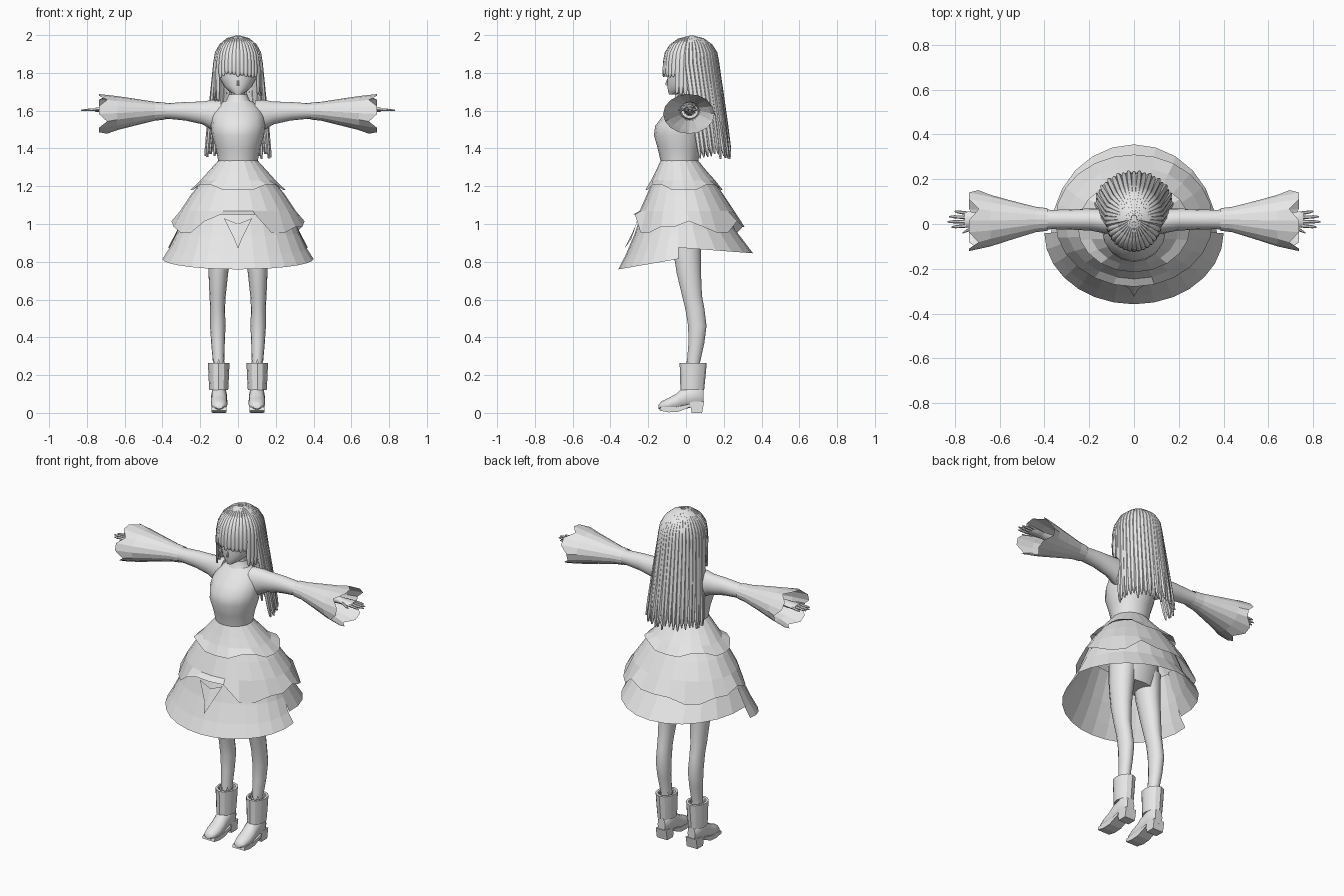
import bpy, bmesh, math, random
from mathutils import Vector as V

if "Cube" in bpy.data.objects:
    bpy.data.objects.remove(bpy.data.objects["Cube"])

random.seed(4)
grey = bpy.data.materials.new("plain grey")
grey.diffuse_color = (0.8, 0.8, 0.8, 1)
grey.use_nodes = True
grey.node_tree.nodes["Principled BSDF"].inputs["Base Color"].default_value = grey.diffuse_color


def finish(name, bm, smooth=None):
    bmesh.ops.recalc_face_normals(bm, faces=bm.faces)
    me = bpy.data.meshes.new(name)
    bm.to_mesh(me)
    bm.free()
    me.materials.append(grey)
    ob = bpy.data.objects.new(name, me)
    bpy.context.collection.objects.link(ob)
    if smooth:
        bpy.ops.object.select_all(action='DESELECT')
        ob.select_set(True)
        bpy.context.view_layer.objects.active = ob
        bpy.ops.object.shade_smooth_by_angle(angle=math.radians(smooth))
    return ob


def skin(bm, rings, closed=True, caps=True):
    """Bridge successive rings of points with quads."""
    vs = [[bm.verts.new(p) for p in r] for r in rings]
    n = len(vs[0])
    for a, b in zip(vs, vs[1:]):
        for i in range(n if closed else n - 1):
            j = (i + 1) % n
            bm.faces.new((a[i], a[j], b[j], b[i]))
    if caps:
        bm.faces.new(vs[0])
        bm.faces.new(vs[-1])


def ring(c, a, b, n):
    c, a, b = V(c), V(a), V(b)
    return [c + a * math.cos(math.tau * i / n) + b * math.sin(math.tau * i / n)
            for i in range(n)]


def upright(name, rows, n=16, caps=True, smooth=40):
    """Rows of (z, x centre, x radius, y centre, y radius)."""
    bm = bmesh.new()
    skin(bm, [ring((x, y, z), (rx, 0, 0), (0, ry, 0), n) for z, x, rx, y, ry in rows], caps=caps)
    return finish(name, bm, smooth)


def skirt(name, rows, a0, a1, n, jag=lambda i: 0):
    """Open cloth tier; rows of (z, x radius, y centre, y radius, drop at the front or back)."""
    bm = bmesh.new()
    rings = []
    for k, (z, rx, cy, ry, drop) in enumerate(rows):
        r = []
        for i in range(n + 1):
            t = math.radians(a0 + (a1 - a0) * i / n)
            dz = jag(i) if k == len(rows) - 1 else 0
            r.append((rx * math.cos(t), cy + ry * math.sin(t), z - drop * abs(math.sin(t)) + dz))
        rings.append(r)
    skin(bm, rings, closed=False, caps=False)
    bmesh.ops.remove_doubles(bm, verts=bm.verts, dist=1e-4)
    finish(name, bm)


# Bodice and neck
upright("bodice", [(1.30, 0, .102, -.035, .095), (1.335, 0, .105, -.035, .1),
                   (1.40, 0, .117, -.035, .115), (1.47, 0, .138, -.035, .135),
                   (1.52, 0, .143, -.028, .135), (1.57, 0, .14, -.01, .115),
                   (1.615, 0, .12, .005, .085), (1.65, 0, .075, .012, .06)])
upright("collar", [(1.635, 0, .08, .01, .068), (1.66, 0, .058, .01, .055),
                   (1.685, 0, .05, .012, .05)], caps=False)
upright("neck", [(1.62, 0, .04, .015, .04), (1.74, 0, .036, .02, .038)], 10)

# Head and nose
upright("head", [(1.685, 0, .016, -.072, .018), (1.70, 0, .044, -.045, .05),
                 (1.73, 0, .075, -.015, .085), (1.77, 0, .097, .005, .105),
                 (1.83, 0, .106, .01, .11), (1.90, 0, .1, .02, .115), (1.96, 0, .06, .02, .07)], 18)
upright("nose", [(1.732, 0, .007, -.098, .008), (1.742, 0, .006, -.102, .01),
                 (1.768, 0, .003, -.096, .004)], 6)

# Hair cap, cut away over the face
CAP, RAD = V((0, .025, 1.86)), V((.12, .14, .132))
bm = bmesh.new()
bmesh.ops.create_uvsphere(bm, u_segments=24, v_segments=14, radius=1)
for v in bm.verts:
    v.co = CAP + V([v.co[i] * RAD[i] for i in range(3)])
bmesh.ops.delete(bm, geom=[v for v in bm.verts if v.co.z < 1.83 and v.co.y < .01], context='VERTS')
finish("hair_cap", bm, 40)


def lock(bm, ang, end, width, thick):
    """One hair lock from the crown over the cap and down to its tip."""
    out = V((math.sin(ang), -math.cos(ang), 0))
    side = V((math.cos(ang), math.sin(ang), 0))
    path = []
    for p in (6, 28, 50, 70, 90):
        s, c = math.sin(math.radians(p)), math.cos(math.radians(p))
        path.append((CAP + V((RAD.x * s * out.x, RAD.y * s * out.y, RAD.z * c)),
                     .25 + .75 * s, V((out.x * s, out.y * s, c))))
    start = path[-1][0]
    for t, w in ((.35, 1.05), (.7, 1), (.92, .7), (1, .2)):
        path.append((start.lerp(V(end), t), w, out))
    skin(bm, [ring(p, side * width * w, d * thick * (.4 + .6 * w), 6) for p, w, d in path])


# Fringe across the forehead and the short locks beside the face
bm = bmesh.new()
for i in range(19):
    a = math.radians(-90 + 10 * i)
    z = 1.785 + random.uniform(-.012, .012) if abs(i - 9) < 6 else 1.66 + random.uniform(-.02, .03)
    lock(bm, a, (.122 * math.sin(a), .02 - .138 * math.cos(a), z), .013, .008)
finish("fringe", bm, 50)

# Long hair down the back
bm = bmesh.new()
for i in range(25):
    a = math.radians(82 + 196 * i / 24)
    r = 1 + .04 * (i % 2)
    lock(bm, a, (.165 * r * math.sin(a), .095 - .135 * r * math.cos(a),
                 1.355 + random.uniform(-.015, .02)), .0165, .012)
finish("long_hair", bm, 50)

# Skirt: upper tier, middle tier with a stepped hem, and lower tier in two halves
skirt("skirt_upper", [(1.335, .105, -.035, .1, 0), (1.28, .155, -.025, .135, 0),
                      (1.23, .2, -.015, .17, 0), (1.18, .252, -.01, .205, 0)], 0, 360, 20,
      lambda i: .03 * (i % 5 in (2, 3)))
skirt("skirt_middle", [(1.24, .18, -.015, .155, 0), (1.16, .245, -.005, .2, 0),
                       (1.07, .305, .005, .25, 0), (.985, .352, .015, .295, 0)], 0, 360, 24,
      lambda i: .065 if i in (17, 18, 19) else (-.03 if i % 6 in (2, 3) else .03 * (i % 4 == 0)))
skirt("skirt_lower_front", [(1.1, .27, -.01, .21, 0), (.95, .325, -.03, .245, .01),
                            (.87, .365, -.04, .28, .035), (.815, .4, -.04, .318, .055)],
      180, 360, 14)
skirt("skirt_lower_back", [(1.1, .26, -.02, .23, 0), (.97, .32, -.04, .3, 0),
                           (.875, .37, -.04, .395, .03)], 0, 180, 12)

# Pointed panel at the front of the skirt
bm = bmesh.new()
skin(bm, [[(-.075, -.255, 1.03), (0, -.262, 1.0), (.075, -.255, 1.03)],
          [(-.02, -.29, .92), (0, -.325, .87), (.02, -.29, .92)]], closed=False, caps=False)
finish("front_panel", bm)

# Hips
upright("hips", [(.90, 0, .13, .005, .075), (1.0, 0, .155, .005, .1), (1.12, 0, .15, 0, .105),
                 (1.22, 0, .12, -.02, .1), (1.31, 0, .1, -.035, .09)])

for s, label in ((1, "left"), (-1, "right")):
    # Leg with a shaped calf
    upright(label + "_leg", [(z, s * x, rx, y, ry) for z, x, rx, y, ry in (
        (1.0, .085, .075, .005, .085), (.86, .095, .063, .005, .075), (.74, .104, .052, .015, .066),
        (.62, .108, .043, .032, .054), (.55, .108, .039, .047, .052), (.46, .107, .041, .06, .05),
        (.37, .106, .036, .055, .043), (.27, .103, .03, .04, .036), (.12, .1, .03, .038, .034))], 14)
    # Boot cuff and its rim of points
    upright(label + "_boot_cuff", [(z, s * .102, rx, y, ry) for z, rx, y, ry in (
        (.135, .046, .033, .06), (.12, .05, .033, .063), (.19, .054, .036, .067),
        (.265, .057, .038, .072), (.265, .045, .038, .055), (.22, .035, .04, .042))], 12, smooth=30)
    bm = bmesh.new()
    for i in range(8):
        t = math.tau * i / 8
        c, d = V((s * .102 + .037 * math.cos(t), .038 + .044 * math.sin(t), .25)), V((-math.sin(t), math.cos(t), 0))
        bm.faces.new([bm.verts.new(p) for p in (c - d * .013, c + d * .013, c + V((0, 0, .035)))])
    finish(label + "_sock_frill", bm)
    # Boot foot, swept from toe to heel: (y, half width, bottom, top)
    bm = bmesh.new()
    skin(bm, [ring((s * .1, y, (b + t) / 2), (w, 0, 0), (0, 0, (t - b) / 2 * 1.05), 12)
              for y, w, b, t in ((-.145, .018, .022, .042), (-.13, .034, .014, .06),
                                 (-.09, .044, .012, .078), (-.05, .044, .015, .1),
                                 (-.015, .042, .022, .135), (.03, .042, .032, .15),
                                 (.07, .038, .035, .15), (.092, .025, .04, .13))])
    finish(label + "_boot_foot", bm, 40)
    # Sole and heel extruded from outlines in side profile
    for part, w, prof in (("sole", .04, ((-.14, .012), (-.09, .003), (-.04, .006), (.03, .035),
                                         (.03, .05), (-.05, .032), (-.135, .03))),
                          ("heel", .035, ((.03, 0), (.085, 0), (.096, .06), (.02, .06)))):
        bm = bmesh.new()
        skin(bm, [[(s * .1 + dx, y, z) for y, z in prof] for dx in (-w, w)])
        finish(label + "_boot_" + part, bm)

    # Sleeve: fitted upper arm and flared cuff, rows of (x, y, y radius, z, z radius)
    arm = [(.09, .01, .06, 1.57, .085), (.14, .015, .055, 1.578, .078), (.19, .02, .05, 1.588, .06),
           (.28, .02, .045, 1.597, .049), (.36, .02, .043, 1.598, .042), (.415, .02, .045, 1.598, .04)]
    flare = [(.385, .02, .05, 1.598, .045), (.44, .02, .057, 1.597, .05), (.55, .017, .088, 1.592, .072),
             (.64, .015, .115, 1.587, .09), (.715, .015, .136, 1.583, .105)]
    for part, rows, caps in (("upper_sleeve", arm, True), ("flared_sleeve", flare, False)):
        bm = bmesh.new()
        rings = [ring((s * x, y, z), (0, ry, 0), (0, 0, rz), 16) for x, y, ry, z, rz in rows]
        if not caps:
            for i, p in enumerate(rings[-1]):
                p.x += s * (.022 if i % 3 else -.022)
        skin(bm, rings, caps=caps)
        finish(label + "_" + part, bm, 35 if caps else None)
    # Forearm and palm
    bm = bmesh.new()
    skin(bm, [ring((s * x, .02, 1.605), (0, ry, 0), (0, 0, rz), 10) for x, ry, rz in
              ((.40, .034, .032), (.55, .03, .028), (.67, .022, .02),
               (.70, .032, .016), (.75, .037, .013), (.757, .03, .01))])
    finish(label + "_hand", bm, 40)
    # Fingers and thumb
    for i, (y0, y1, x0, x1) in enumerate(((-.008, -.014, .75, .815), (.011, .01, .75, .832),
                                          (.03, .033, .75, .825), (.048, .056, .745, .80),
                                          (-.005, -.04, .70, .765))):
        bm = bmesh.new()
        skin(bm, [ring((s * (x0 + (x1 - x0) * t), y0 + (y1 - y0) * t, 1.606 - .004 * t),
                       (0, r, 0), (0, 0, r), 6) for t, r in ((0, .0085), (.7, .007), (1, .003))])
        finish(label + ("_thumb" if i == 4 else "_finger_%d" % (i + 1)), bm, 50)
